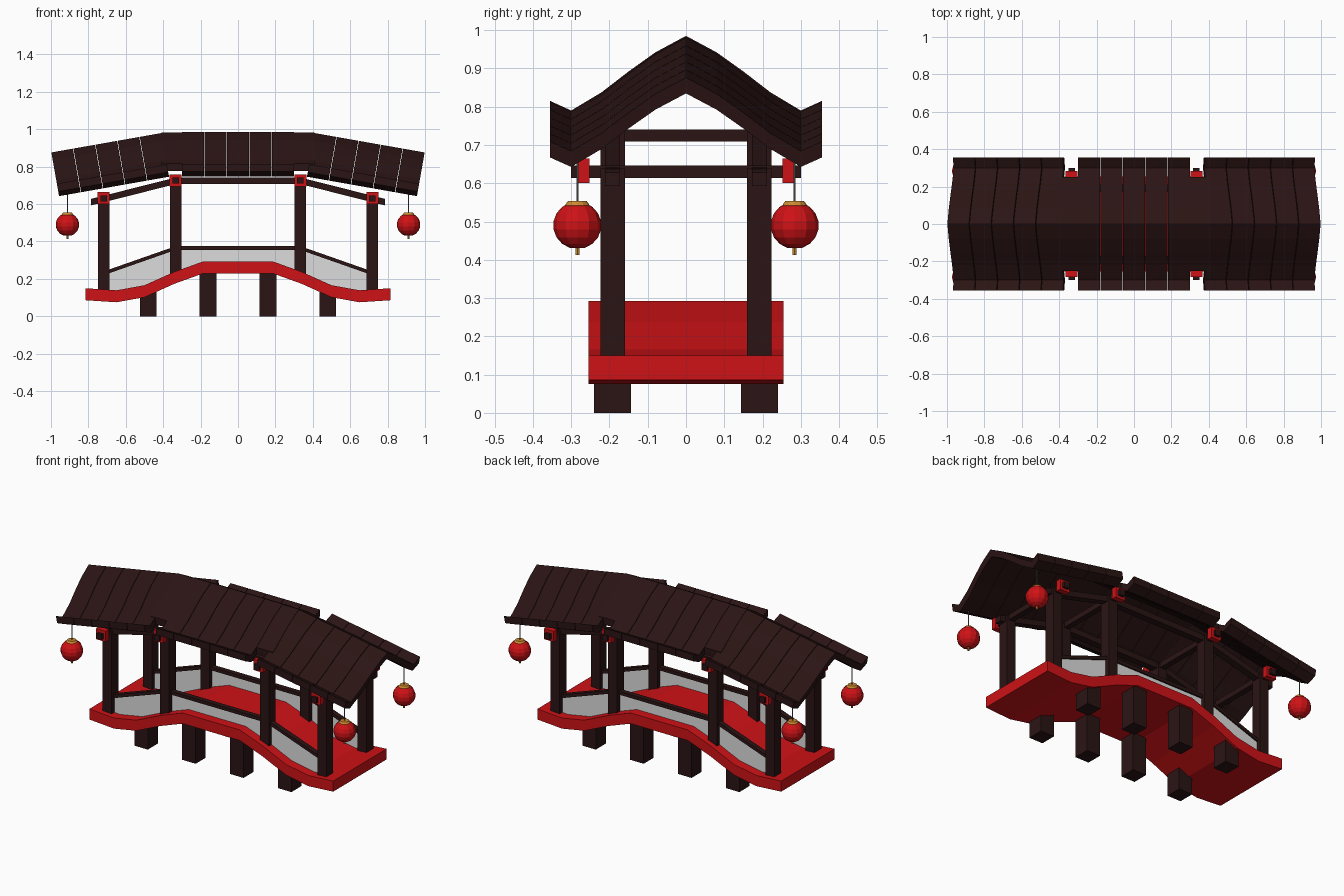
import bpy, bmesh, math
from mathutils import Matrix, Vector

cube = bpy.data.objects.get("Cube")
if cube:
    bpy.data.objects.remove(cube, do_unlink=True)


def material(name, rgb):
    m = bpy.data.materials.new(name)
    m.use_nodes = True
    m.diffuse_color = (*rgb, 1)
    m.node_tree.nodes["Principled BSDF"].inputs["Base Color"].default_value = (*rgb, 1)
    return m


WOOD = material("dark wood", (0.024, 0.007, 0.007))
RED = material("red lacquer", (0.62, 0.006, 0.008))
PANEL = material("pale panel", (0.72, 0.72, 0.72))
GOLD = material("gold", (0.6, 0.25, 0.03))
CORD = material("grey cord", (0.2, 0.2, 0.2))


def finish(name, bm, mat, matrix=None):
    bmesh.ops.recalc_face_normals(bm, faces=bm.faces)
    mesh = bpy.data.meshes.new(name)
    bm.to_mesh(mesh)
    bm.free()
    mesh.materials.append(mat)
    ob = bpy.data.objects.new(name, mesh)
    if matrix:
        ob.matrix_world = matrix
    bpy.context.collection.objects.link(ob)
    return ob


def box(name, x, y, z, mat):
    """Box from (min, max) pairs."""
    bm = bmesh.new()
    bmesh.ops.create_cube(bm, size=1)
    for v in bm.verts:
        v.co = Vector([(a + b) / 2 + c * (b - a) for (a, b), c in zip((x, y, z), v.co)])
    return finish(name, bm, mat)


def around(c, half):
    return (c - half, c + half)


def prism(name, pts, a, b, mat, axis="y", matrix=None):
    """Extrude an xz outline along y, or a yz outline along x."""
    bm = bmesh.new()
    ends = [[bm.verts.new((p, t, q) if axis == "y" else (t, p, q)) for p, q in pts] for t in (a, b)]
    bm.faces.new(ends[0])
    bm.faces.new(ends[1])
    n = len(pts)
    for i in range(n):
        j = (i + 1) % n
        bm.faces.new((ends[0][i], ends[0][j], ends[1][j], ends[1][i]))
    return finish(name, bm, mat, matrix)


def mirrored(half):
    """Complete a symmetric line from its positive half."""
    return [(-p, q) for p, q in reversed(half) if p > 0] + half


def band(line, depth):
    return line + [(p, q - depth) for p, q in reversed(line)]


# Arched deck
deck_line = mirrored([(0.19, 0.292), (0.34, 0.238), (0.5, 0.166), (0.65, 0.139), (0.815, 0.15)])
prism("deck", band(deck_line, 0.064), -0.255, 0.255, RED)


def deck_z(x):
    for (x0, z0), (x1, z1) in zip(deck_line, deck_line[1:]):
        if x0 <= x <= x1:
            return z0 + (z1 - z0) * (x - x0) / (x1 - x0)


SIDES = ((1, "left"), (-1, "right"))
DEPTHS = ((-1, "front"), (1, "back"))
INNER, OUTER = (0.333, 0.725), (0.718, 0.63)   # post x and cross beam height

for sy, depth in DEPTHS:
    y = sy * 0.192
    # Support piles
    for i, x in enumerate((-0.48, -0.16, 0.16, 0.48)):
        box(f"{depth}_pile_{i + 1}", around(x, 0.045), around(y, 0.048), (0, deck_z(x) - 0.03), WOOD)
    # Eave beam following the bend of the roof
    beam = mirrored([(INNER[0], 0.742), (0.785, 0.628)])
    prism(f"{depth}_eave_beam", band(beam, 0.035), y - 0.02, y + 0.02, WOOD)
    # Hand rail and infill panel
    rail = mirrored([(INNER[0], 0.375), (OUTER[0], 0.24)])
    prism(f"{depth}_rail", band(rail, 0.02), y - 0.015, y + 0.015, WOOD)
    lower = [(x, z - 0.02) for x, z in reversed(deck_line) if abs(x) < 0.7]
    lower = [(OUTER[0], 0.125)] + lower + [(-OUTER[0], 0.125)]
    prism(f"{depth}_panel", [(x, z - 0.015) for x, z in rail] + lower, y - 0.006, y + 0.006, PANEL)
    # Posts and beam collars
    for sx, side in SIDES:
        for row, (x, z) in (("inner", INNER), ("outer", OUTER)):
            tag = f"{depth}_{side}_{row}"
            box(tag + "_post", around(sx * x, 0.03), around(y, 0.032), (deck_z(x) - 0.02, z + 0.01), WOOD)
            box(tag + "_collar", around(sx * x, 0.032), around(sy * 0.268, 0.016), around(z + 0.002, 0.032), RED)

# Cross beams
for sx, side in SIDES:
    for row, (x, z) in (("inner", INNER), ("outer", OUTER)):
        box(f"{side}_{row}_cross_beam", around(sx * x, 0.017), around(0, 0.3), around(z, 0.016), WOOD)

# Roof slabs: curved gable section with upturned eaves
slope = [(0, 0), (0.08, -0.043), (0.15, -0.093), (0.22, -0.147), (0.3, -0.195), (0.355, -0.17)]
full = band(mirrored(slope), 0.042)
short = band(mirrored(slope[:4] + [(0.25, -0.164)]), 0.042)
PITCH, TILT = 0.12, math.radians(10)

for i in range(5):
    x = (i - 2) * PITCH
    prism(f"roof_slab_middle_{i + 1}", full, x - 0.0585, x + 0.0585, WOOD, "x",
          Matrix.Translation((0, 0, 0.985)))
for sx, side in SIDES:
    # Short slab over each bend leaves the collar open to the sky
    prism(f"roof_slab_{side}_bend", short, sx * 0.298, sx * 0.408, WOOD, "x",
          Matrix.Translation((0, 0, 0.982)))
    # Sloping run of slabs
    place = Matrix.Translation((sx * 0.408, 0, 0.98)) @ Matrix.Rotation(sx * TILT, 4, "Y")
    for i in range(5):
        a = i * PITCH
        prism(f"roof_slab_{side}_{i + 1}", full, sx * (a + 0.002), sx * (a + 0.119), WOOD, "x", place)


def lathe(name, profile, x, y, mat, segments=12):
    """Turn an (r, z) profile about the vertical through x, y."""
    bm = bmesh.new()
    rings = [[bm.verts.new((x + r * math.cos(math.tau * k / segments),
                            y + r * math.sin(math.tau * k / segments), z))
              for k in range(segments)] for r, z in profile]
    for low, high in zip(rings, rings[1:]):
        for k in range(segments):
            j = (k + 1) % segments
            bm.faces.new((low[k], low[j], high[j], high[k]))
    bm.faces.new(rings[0])
    bm.faces.new(rings[-1])
    return finish(name, bm, mat)


# Hanging lanterns at the roof corners
globe = [(0.063 * math.sin(t), 0.49 - 0.062 * math.cos(t))
         for t in (math.pi * (k + 0.9) / 8.8 for k in range(8))]
for sx, side in SIDES:
    for sy, depth in DEPTHS:
        x, y, tag = sx * 0.912, sy * 0.284, f"{depth}_{side}_lantern"
        lathe(tag + "_globe", globe, x, y, RED)
        lathe(tag + "_cap", [(0.034, 0.538), (0.03, 0.546), (0.024, 0.554)], x, y, GOLD)
        lathe(tag + "_base", [(0.022, 0.432), (0.03, 0.444)], x, y, GOLD)
        lathe(tag + "_tassel", [(0.006, 0.413), (0.006, 0.434)], x, y, GOLD, 6)
        lathe(tag + "_cord", [(0.003, 0.55), (0.003, 0.655)], x, y, CORD, 6)
